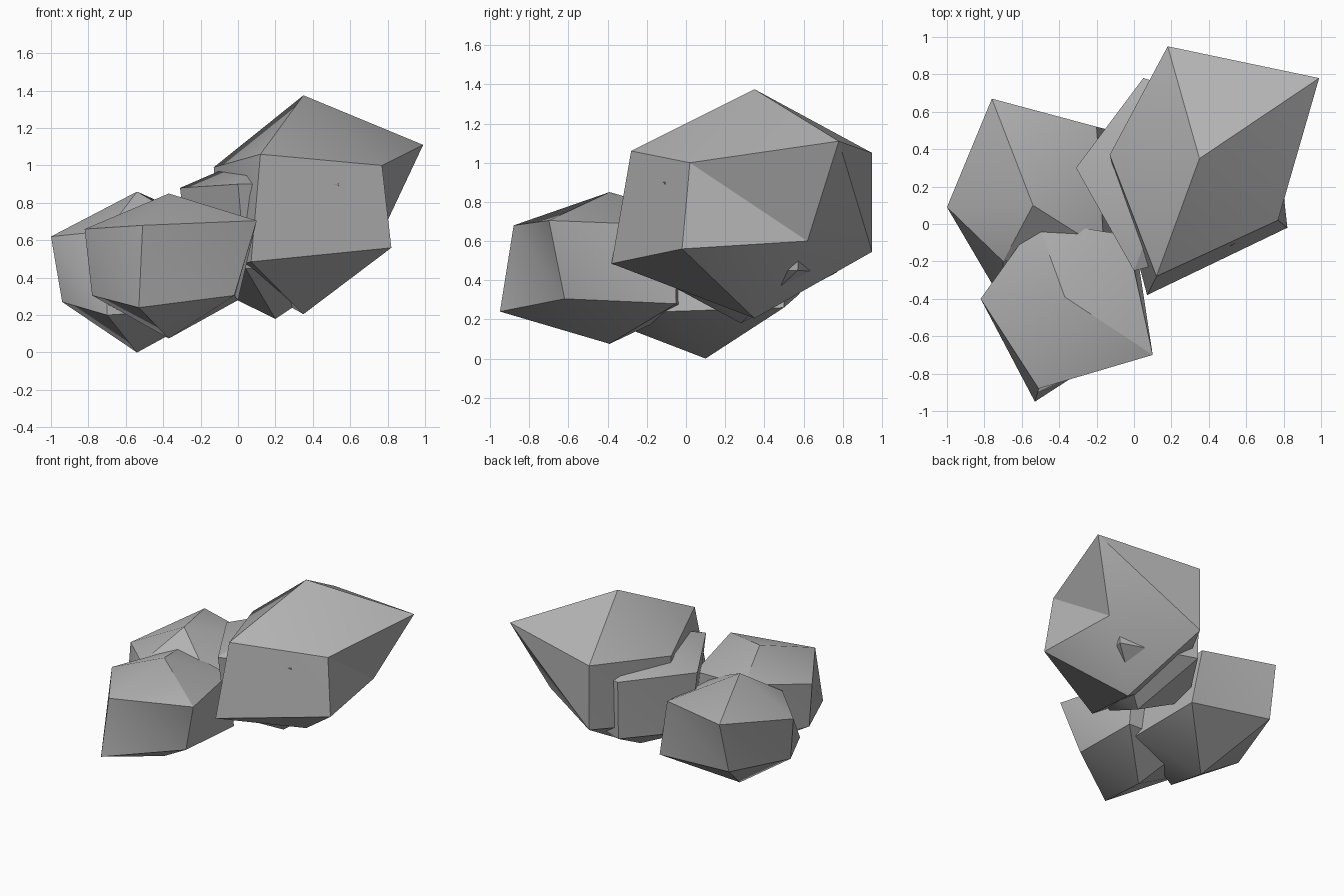
import bpy
import bmesh
import math

default_cube = bpy.data.objects.get("Cube")
if default_cube:
    bpy.data.objects.remove(default_cube, do_unlink=True)


def make_material(name, colour):
    material = bpy.data.materials.new(name)
    material.use_nodes = True
    material.diffuse_color = colour
    shader = next(n for n in material.node_tree.nodes if n.type == "BSDF_PRINCIPLED")
    shader.inputs["Base Color"].default_value = colour
    shader.inputs["Roughness"].default_value = 0.9
    return material


stone_grey = make_material("stone grey", (0.45, 0.45, 0.45, 1.0))


def make_rock(name, centre, top, bottom, upper_ring, lower_ring):
    """Faceted boulder: two five-sided rings closed by a peak and a foot."""
    bm = bmesh.new()
    peak = bm.verts.new((*centre, top))
    foot = bm.verts.new((*centre, bottom))
    upper = [bm.verts.new(point) for point in upper_ring]
    lower = [bm.verts.new(point) for point in lower_ring]
    count = len(upper)
    for i in range(count):
        j = (i + 1) % count
        bm.faces.new((peak, upper[i], upper[j]))
        bm.faces.new((upper[i], lower[j], upper[j]))
        bm.faces.new((upper[i], lower[i], lower[j]))
        bm.faces.new((foot, lower[j], lower[i]))
    bmesh.ops.recalc_face_normals(bm, faces=bm.faces[:])

    mesh = bpy.data.meshes.new(name)
    bm.to_mesh(mesh)
    bm.free()
    mesh.materials.append(stone_grey)
    rock = bpy.data.objects.new(name, mesh)
    bpy.context.collection.objects.link(rock)

    # Soften only the shallow facets, keep the ridges crisp
    bpy.ops.object.select_all(action="DESELECT")
    rock.select_set(True)
    bpy.context.view_layer.objects.active = rock
    bpy.ops.object.shade_smooth_by_angle(angle=math.radians(30))
    return rock


# Rings run counter-clockwise, starting from the back left corner

# Tall boulder on the left
make_rock(
    "large_rock", centre=(.35, .35), top=1.375, bottom=.205,
    upper_ring=[(.99, .78, 1.11), (.18, .95, 1.05), (-.13, .37, .99),
                (.12, -.28, 1.06), (.77, .02, 1)],
    lower_ring=[(.75, .62, .6), (.18, .95, .545), (-.09, .37, .45),
                (.07, -.38, .485), (.82, -.02, .56)],
)

# Boulder mostly buried inside the tall one
make_rock(
    "middle_rock", centre=(.2, .28), top=1.1, bottom=.18,
    upper_ring=[(.65, .6, .88), (.05, .78, .89), (-.31, .3, .88),
                (0, -.25, .9), (.54, -.11, .9)],
    lower_ring=[(.61, .57, .45), (.05, .77, .44), (-.25, .3, .4),
                (.04, -.22, .45), (.45, 0, .45)],
)

# Small boulder at the back right
make_rock(
    "back_rock", centre=(-.54, .1), top=.86, bottom=0,
    upper_ring=[(-.2, .52, .71), (-.76, .67, .73), (-1, .09, .62),
                (-.7, -.2, .65), (-.16, -.14, .64)],
    lower_ring=[(-.12, .5, .26), (-.78, .58, .33), (-.94, .04, .27),
                (-.7, -.42, .2), (-.1, -.1, .24)],
)

# Small boulder at the front right
make_rock(
    "front_rock", centre=(-.37, -.39), top=.85, bottom=.075,
    upper_ring=[(-.04, -.06, .68), (-.52, .02, .73), (-.82, -.4, .66),
                (-.51, -.88, .68), (.1, -.7, .705)],
    lower_ring=[(0, -.05, .28), (-.5, 0, .26), (-.78, -.42, .305),
                (-.53, -.95, .24), (-.02, -.62, .305)],
)
